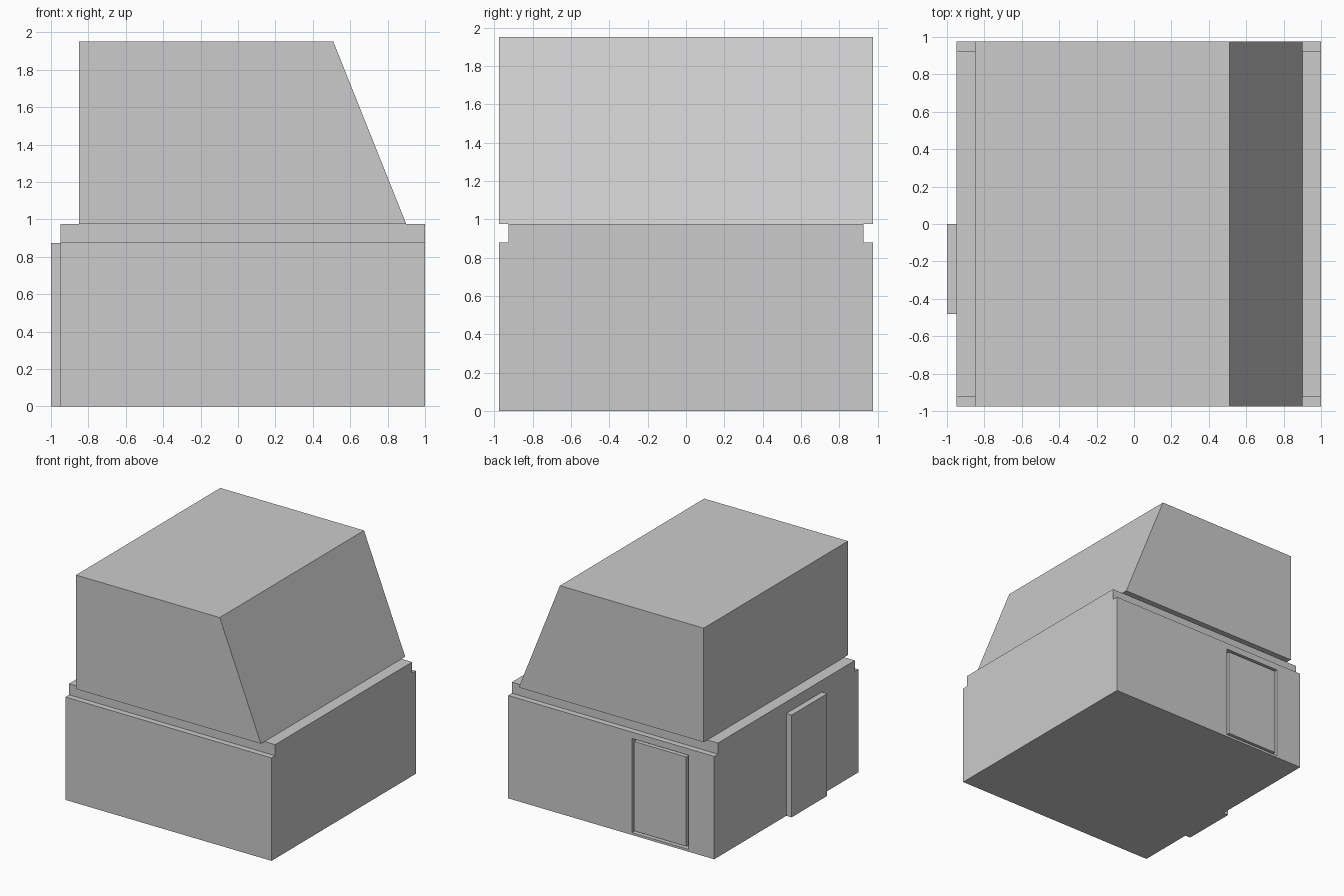
import bpy, bmesh

if "Cube" in bpy.data.objects:
    bpy.data.objects.remove(bpy.data.objects["Cube"])


def prism(name, profile, a, b, axis):
    """Extrude a 2D profile from a to b along x (profile is y,z) or y (profile is x,z)."""
    place = (lambda u, v, t: (t, u, v)) if axis == 'x' else (lambda u, v, t: (u, t, v))
    bm = bmesh.new()
    face = bm.faces.new([bm.verts.new(place(u, v, a)) for u, v in profile])
    ext = bmesh.ops.extrude_face_region(bm, geom=[face])
    for v in ext['geom']:
        if isinstance(v, bmesh.types.BMVert):
            v.co['xyz'.index(axis)] = b
    bmesh.ops.recalc_face_normals(bm, faces=bm.faces)
    mesh = bpy.data.meshes.new(name)
    bm.to_mesh(mesh)
    bm.free()
    obj = bpy.data.objects.new(name, mesh)
    bpy.context.collection.objects.link(obj)
    return obj


def box(name, x0, x1, y0, y1, z0, z1):
    return prism(name, [(x0, z0), (x1, z0), (x1, z1), (x0, z1)], y0, y1, 'y')


W = 0.975    # half depth of the building
N = 0.925    # half depth of the neck between storeys

# Ground storey with stepped neck along front and back
right = [(W, 0), (W, 0.88), (N, 0.88), (N, 0.975)]
left = [(-y, z) for y, z in reversed(right)]
ground_storey = prism("ground_storey", right + left, -0.95, 1.0, 'x')

# Upper storey with sloped right wall
prism("upper_storey", [(-0.85, 0.975), (0.9, 0.975), (0.51, 1.95), (-0.85, 1.95)], -W, W, 'y')

# Doorway recess in the back wall, with a panel leaving a thin groove
cutter = box("doorway_cutter", -0.705, -0.172, W - 0.05, W + 0.1, 0.02, 0.825)
cutter.hide_render = True
cutter.hide_set(True)
cut = ground_storey.modifiers.new("doorway", 'BOOLEAN')
cut.operation = 'DIFFERENCE'
cut.solver = 'EXACT'
cut.object = cutter
box("back_door", -0.685, -0.192, W - 0.05, W, 0.04, 0.805)

# Raised door on the left wall
box("side_door", -1.0, -0.95, -0.48, 0.0, 0.0, 0.875)
